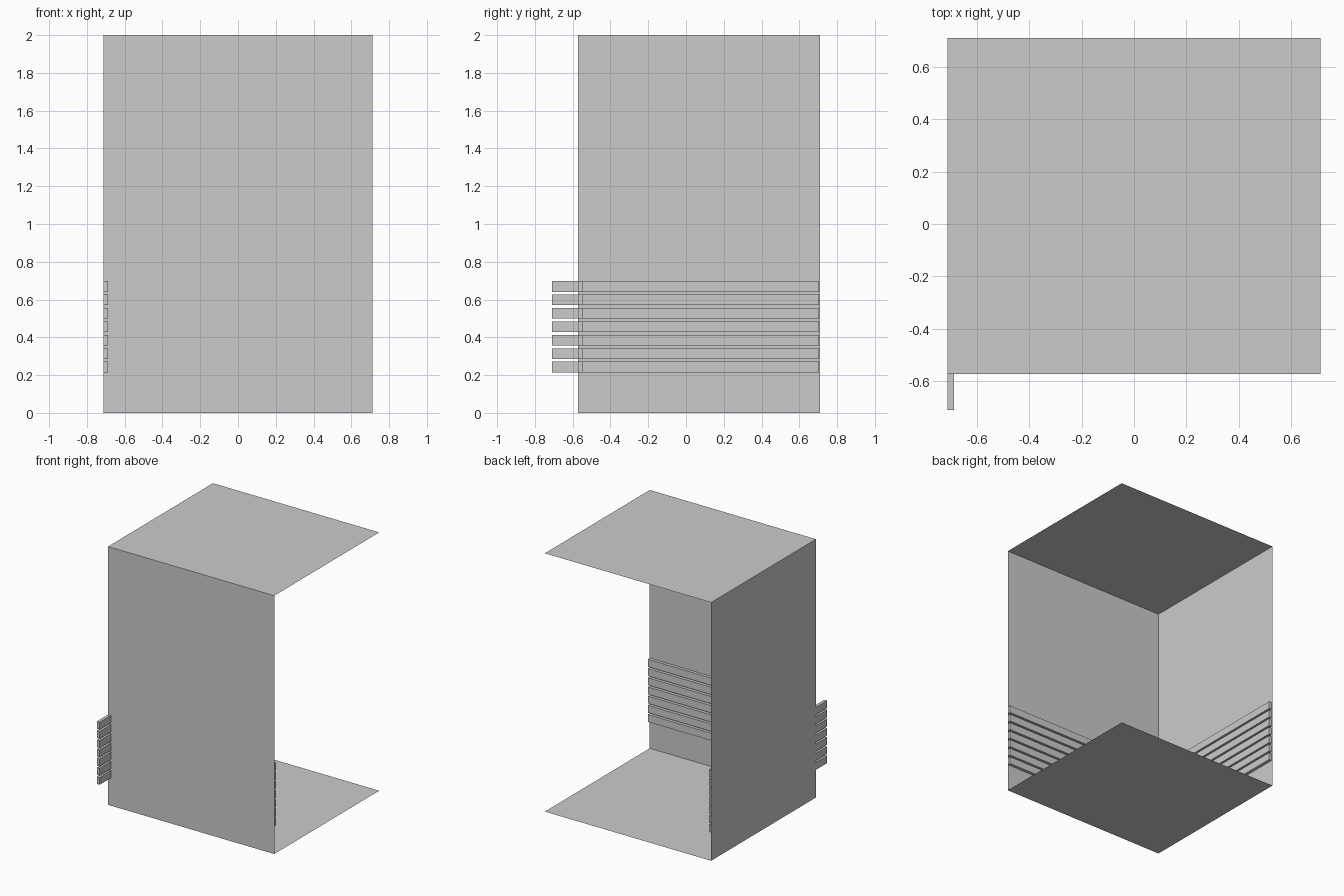
import bpy

if "Cube" in bpy.data.objects:
    bpy.data.objects.remove(bpy.data.objects["Cube"])

X0, X1 = -0.712, 0.712      # room width
Y0, Y1 = -0.573, 0.71       # room depth
H = 2.0                     # room height


def mesh_object(name, verts, faces):
    me = bpy.data.meshes.new(name)
    me.from_pydata(verts, [], faces)
    me.update()
    ob = bpy.data.objects.new(name, me)
    bpy.context.collection.objects.link(ob)
    return ob


def sheet(name, corners):
    return mesh_object(name, corners, [(0, 1, 2, 3)])


def box(name, lo, hi):
    verts = [(x, y, z) for x in (lo[0], hi[0])
             for y in (lo[1], hi[1]) for z in (lo[2], hi[2])]
    faces = [(0, 1, 3, 2), (4, 6, 7, 5), (0, 4, 5, 1),
             (2, 3, 7, 6), (0, 2, 6, 4), (1, 5, 7, 3)]
    return mesh_object(name, verts, faces)


# Slatted panel: one board repeated upwards
def slats(name, lo, hi, count=7, pitch=0.0712):
    ob = box(name, lo, hi)
    arr = ob.modifiers.new("repeat", 'ARRAY')
    arr.count = count
    arr.use_relative_offset = False
    arr.use_constant_offset = True
    arr.constant_offset_displace = (0, 0, pitch)
    return ob


# Floor and ceiling sheets
for name, z in (("floor", 0), ("ceiling", H)):
    sheet(name, [(X0, Y0, z), (X1, Y0, z), (X1, Y1, z), (X0, Y1, z)])

# Two walls; the right and back sides stay open
sheet("front_wall", [(X0, Y0, 0), (X1, Y0, 0), (X1, Y0, H), (X0, Y0, H)])
sheet("left_wall", [(X0, Y1, 0), (X0, Y0, 0), (X0, Y0, H), (X0, Y1, H)])

# Slats on the inside of both walls; the left set runs out past the front wall
Z0, Z1 = 0.214, 0.271
slats("left_wall_slats", (X0, -0.71, Z0), (X0 + 0.024, 0.703, Z1))
slats("front_wall_slats", (X0 + 0.024, Y0, Z0), (X1, Y0 + 0.024, Z1))
